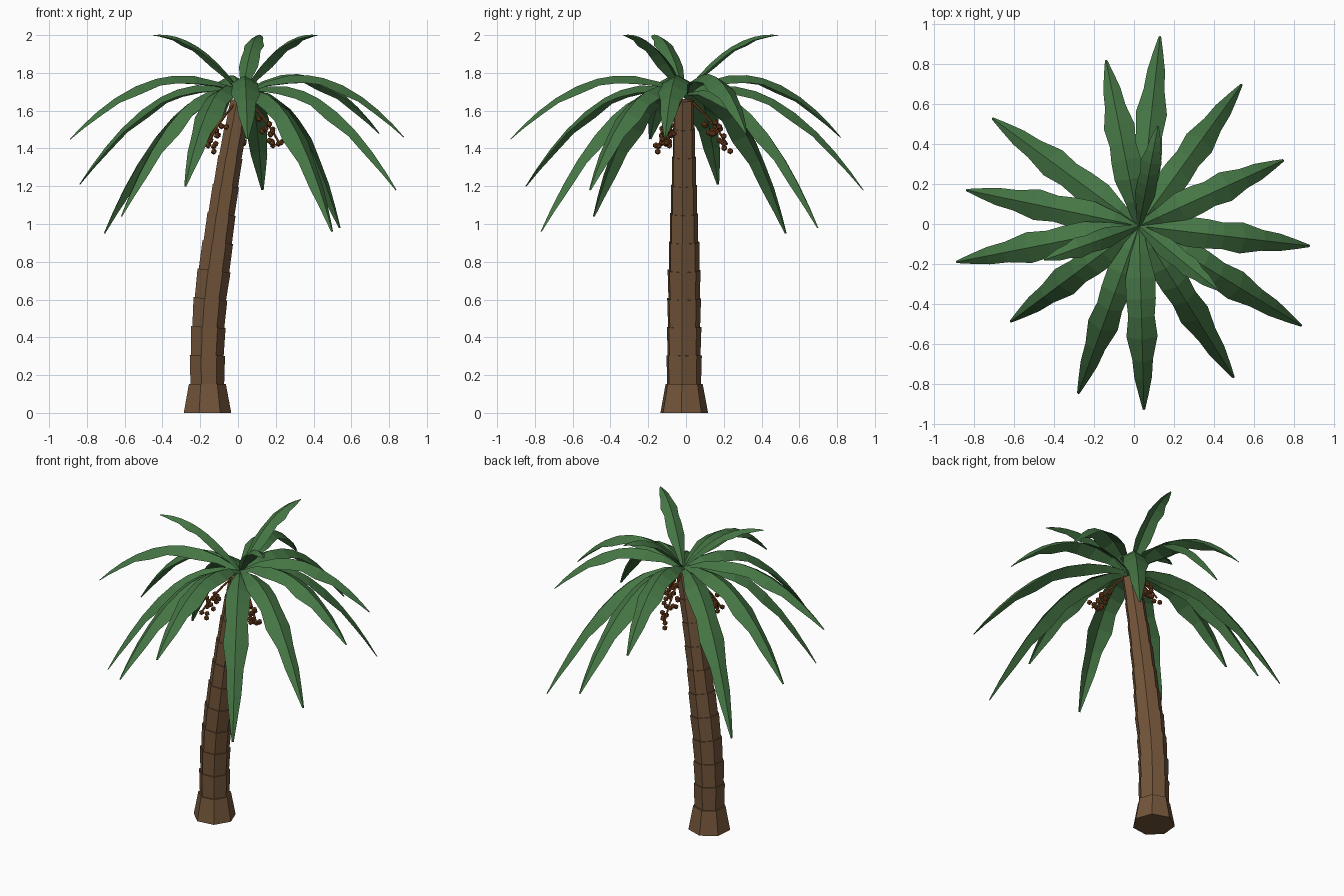
import bpy, bmesh, math, random
from mathutils import Vector, Matrix

if "Cube" in bpy.data.objects:
    bpy.data.objects.remove(bpy.data.objects["Cube"])

random.seed(4)
CROWN = Vector((0.025, -0.01, 1.69))


def material(name, rgb):
    m = bpy.data.materials.new(name)
    m.diffuse_color = (*rgb, 1)
    m.use_nodes = True
    m.node_tree.nodes["Principled BSDF"].inputs["Base Color"].default_value = m.diffuse_color
    return m


BARK = material("bark", (0.17, 0.09, 0.042))
LEAF = material("leaf_green", (0.06, 0.18, 0.058))
FRUIT = material("fruit_brown", (0.20, 0.06, 0.015))


def make(name, bm, mat):
    bmesh.ops.recalc_face_normals(bm, faces=bm.faces)
    me = bpy.data.meshes.new(name)
    bm.to_mesh(me)
    bm.free()
    me.materials.append(mat)
    ob = bpy.data.objects.new(name, me)
    bpy.context.collection.objects.link(ob)
    return ob


def interp(table, t):
    for (a, va), (b, vb) in zip(table, table[1:]):
        if t <= b:
            return va + (vb - va) * (t - a) / (b - a)
    return table[-1][1]


# Trunk: stacked seven-sided rings along a leaning curve
LEAN = [(0, -0.165), (0.3, -0.165), (0.45, -0.16), (0.6, -0.149), (0.75, -0.13),
        (0.9, -0.11), (1.05, -0.09), (1.2, -0.067), (1.35, -0.043), (1.5, -0.016), (1.68, 0.018)]
RADIUS = [(0, 0.098), (0.3, 0.092), (0.75, 0.086), (1.05, 0.073), (1.35, 0.063), (1.68, 0.052)]


def ring(bm, z, radius):
    slope = (interp(LEAN, min(z + 0.05, 1.68)) - interp(LEAN, max(z - 0.05, 0))) / 0.1
    if z < 0.2:
        slope = 0
    out = []
    for k in range(7):
        a = math.radians(-57 + k * 360 / 7)
        x, y = radius * math.cos(a), radius * math.sin(a)
        out.append(bm.verts.new((interp(LEAN, z) + x, -0.012 + y, z - slope * x)))
    return out


bm = bmesh.new()
for i in range(11):
    z0, z1 = i * 0.15, (i + 1) * 0.15 + 0.004
    r0, r1 = interp(RADIUS, z0) * 0.97, interp(RADIUS, z1) * 1.05
    if i == 0:
        r0, r1 = 0.130, 0.101
    lo, hi = ring(bm, z0, r0), ring(bm, z1, r1)
    for k in range(7):
        bm.faces.new((lo[k], lo[(k + 1) % 7], hi[(k + 1) % 7], hi[k]))
    bm.faces.new(lo[::-1])
    bm.faces.new(hi)
make("trunk", bm, BARK)

# Fronds: arched, folded blades with a wavy outline
WIDTH = [(0, 0.018), (0.14, 0.045), (0.28, 0.075), (0.40, 0.074), (0.50, 0.066),
         (0.62, 0.078), (0.74, 0.052), (0.84, 0.044), (0.93, 0.024), (1, 0.006)]


def frond(name, tip, rise, scale=1.0):
    tip = Vector(tip)
    flat = Vector((tip.x - CROWN.x, tip.y - CROWN.y, 0))
    side = Vector((-flat.y, flat.x, 0)).normalized()
    fall = rise - (tip.z - CROWN.z)
    bm = bmesh.new()
    rows = []
    for t, w in WIDTH:
        p = CROWN + flat * t + Vector((0, 0, rise * t - fall * t * t))
        tangent = flat + Vector((0, 0, rise - 2 * fall * t))
        up = tangent.cross(side).normalized()
        w *= scale
        rows.append([bm.verts.new(p + side * w * s - up * w * 0.55 * abs(s)) for s in (-1, 0, 1)])
    for a, b in zip(rows, rows[1:]):
        for j in (0, 1):
            bm.faces.new((a[j], a[j + 1], b[j + 1], b[j]))
    make(name, bm, LEAF)


TIPS = [(0.13, 0.94, 1.18), (0.54, 0.70, 0.98), (0.75, 0.32, 1.48), (0.88, -0.11, 1.46),
        (0.84, -0.51, 1.18), (0.50, -0.77, 0.96), (0.05, -0.93, 1.45), (-0.28, -0.85, 1.20),
        (-0.62, -0.49, 1.04), (-0.89, -0.19, 1.45), (-0.84, 0.17, 1.21), (-0.71, 0.53, 0.95),
        (-0.14, 0.82, 1.46)]
for i, tip in enumerate(TIPS):
    frond(f"frond_{i + 1}", tip, 0.26 + 0.6 * (tip[2] - 0.96))

# Young upright fronds
for i, tip in enumerate([(0.12, 0.49, 2.0), (-0.45, -0.18, 2.0), (0.42, -0.33, 2.0)]):
    frond(f"young_frond_{i + 1}", tip, 0.68, 0.68)

# Fruit bunches: a drooping stalk with small round fruits
for i, deg in enumerate((95, 215, 330)):
    a = math.radians(deg)
    out = Vector((math.cos(a), math.sin(a), 0))
    path = [Vector((CROWN.x, CROWN.y, 0)) + out * r + Vector((0, 0, z))
            for r, z in ((0.03, 1.66), (0.11, 1.58), (0.17, 1.51), (0.23, 1.42))]
    bm = bmesh.new()
    for p, q in zip(path, path[1:]):
        d = q - p
        m = Matrix.Translation((p + q) / 2) @ d.to_track_quat('Z', 'Y').to_matrix().to_4x4()
        bmesh.ops.create_cone(bm, cap_ends=True, segments=5, radius1=0.007, radius2=0.006,
                              depth=d.length, matrix=m)
    for k in range(16):
        p = path[1].lerp(path[3], 0.2 + 0.75 * k / 15)
        p = p + Vector([random.uniform(-0.033, 0.033) for _ in range(3)]) - Vector((0, 0, 0.012))
        bmesh.ops.create_icosphere(bm, subdivisions=1, radius=0.017, matrix=Matrix.Translation(p))
    make(f"fruit_bunch_{i + 1}", bm, FRUIT)
